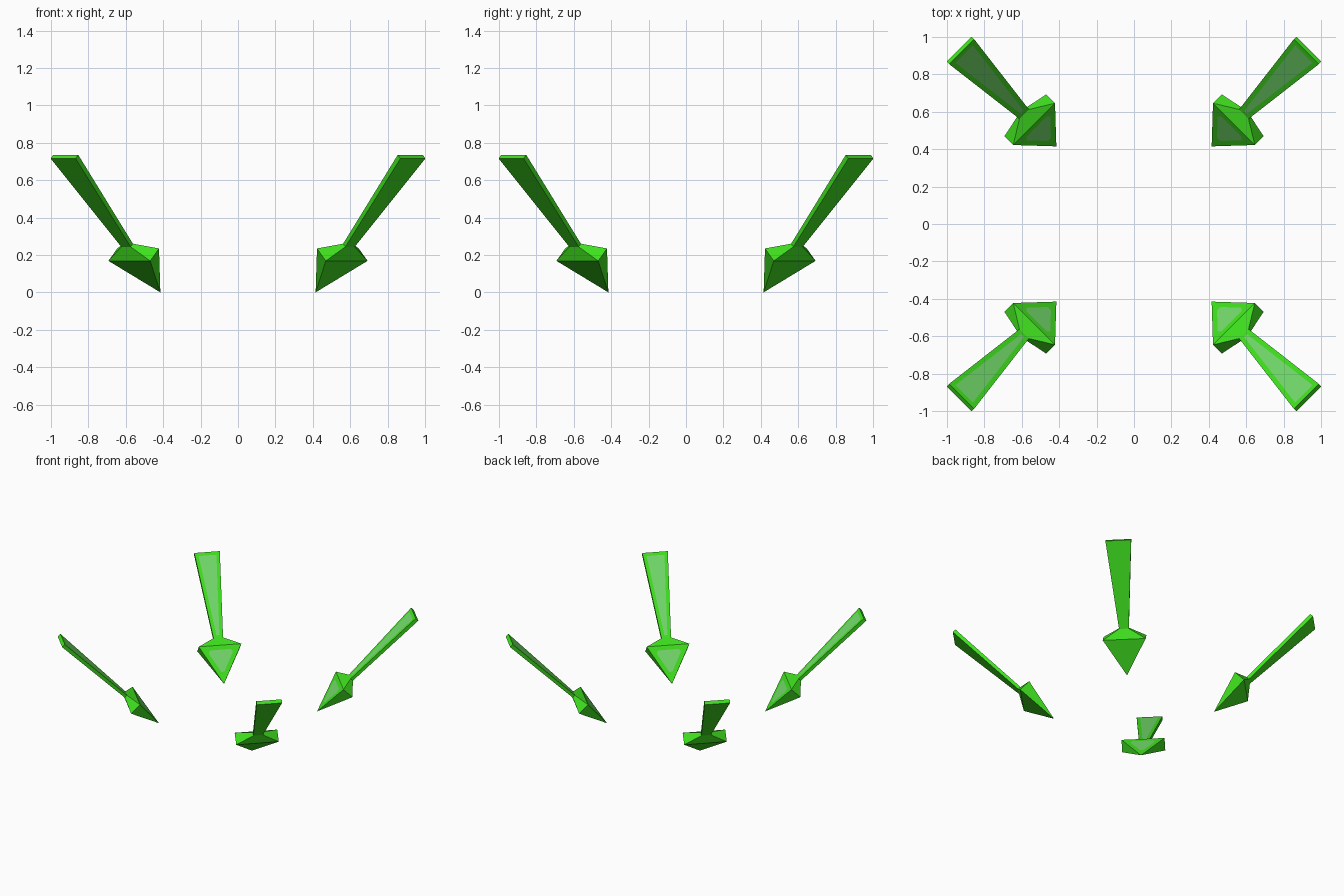
import bpy, bmesh, math
from mathutils import Matrix, Vector

if "Cube" in bpy.data.objects:
    bpy.data.objects.remove(bpy.data.objects["Cube"])


def material(name, srgb):
    m = bpy.data.materials.new(name)
    m.diffuse_color = [(c / 255) ** 2.2 for c in srgb] + [1.0]
    m.use_nodes = True
    m.node_tree.nodes["Principled BSDF"].inputs["Base Color"].default_value = m.diffuse_color
    return m


green = material("bright green", (66, 224, 36))
pale = material("pale green panel", (114, 217, 106))

TIP = 0.587          # radial distance of each tip from the centre
S = math.sqrt(0.5)


def frame(angle):
    """Arrow space (lateral, along, upper-face normal) to world, leaning 45 degrees."""
    c, s = math.cos(angle), math.sin(angle)
    radial, up = Vector((c, s, 0)), Vector((0, 0, 1))
    side = Vector((s, -c, 0))
    m = Matrix((side, (radial + up) * S, (up - radial) * S)).transposed().to_4x4()
    return Matrix.Translation(radial * TIP) @ m


def loft(name, sections, angle, inset, corner_cut):
    """Loft rectangles (along, half width, half thickness); a zero size makes a point."""
    bm = bmesh.new()
    rings = []
    for y, w, t in sections:
        if w == 0:
            rings.append([bm.verts.new((0, y, 0))] * 4)
        else:
            rings.append([bm.verts.new((x, y, z))
                          for x, z in ((-w, -t), (w, -t), (w, t), (-w, t))])
    for a, b in zip(rings, rings[1:]):
        for i in range(4):
            j = (i + 1) % 4
            bm.faces.new(list(dict.fromkeys((a[i], a[j], b[j], b[i]))))
    for ring in (rings[0], rings[-1]):
        if ring[0] != ring[1]:
            bm.faces.new(ring)
    bmesh.ops.recalc_face_normals(bm, faces=bm.faces)

    # pale panel inset in the large upper face
    bm.normal_update()
    panel = max((f for f in bm.faces if f.normal.z > 0.5), key=lambda f: f.calc_area())
    bmesh.ops.inset_individual(bm, faces=[panel], thickness=inset, use_even_offset=True)
    panel.material_index = 1
    if corner_cut:
        bmesh.ops.bevel(bm, geom=list(panel.verts), offset=corner_cut,
                        segments=1, affect='VERTICES', material=-1)
    bm.transform(frame(angle))
    mesh = bpy.data.meshes.new(name)
    bm.to_mesh(mesh)
    bm.free()
    mesh.materials.append(green)
    mesh.materials.append(pale)
    bpy.context.collection.objects.link(bpy.data.objects.new(name, mesh))


# four arrows on the diagonals, pointing down and inwards
for k in range(4):
    angle = math.radians(45 + 90 * k)
    loft("arrow_head_%d" % (k + 1),
         [(0, 0, 0), (0.285, 0.158, 0.047), (0.356, 0.036, 0.012)], angle, 0.033, 0.025)
    loft("arrow_shaft_%d" % (k + 1),
         [(0.35, 0.035, 0.012), (1.026, 0.0945, 0.014)], angle, 0.026, 0)
